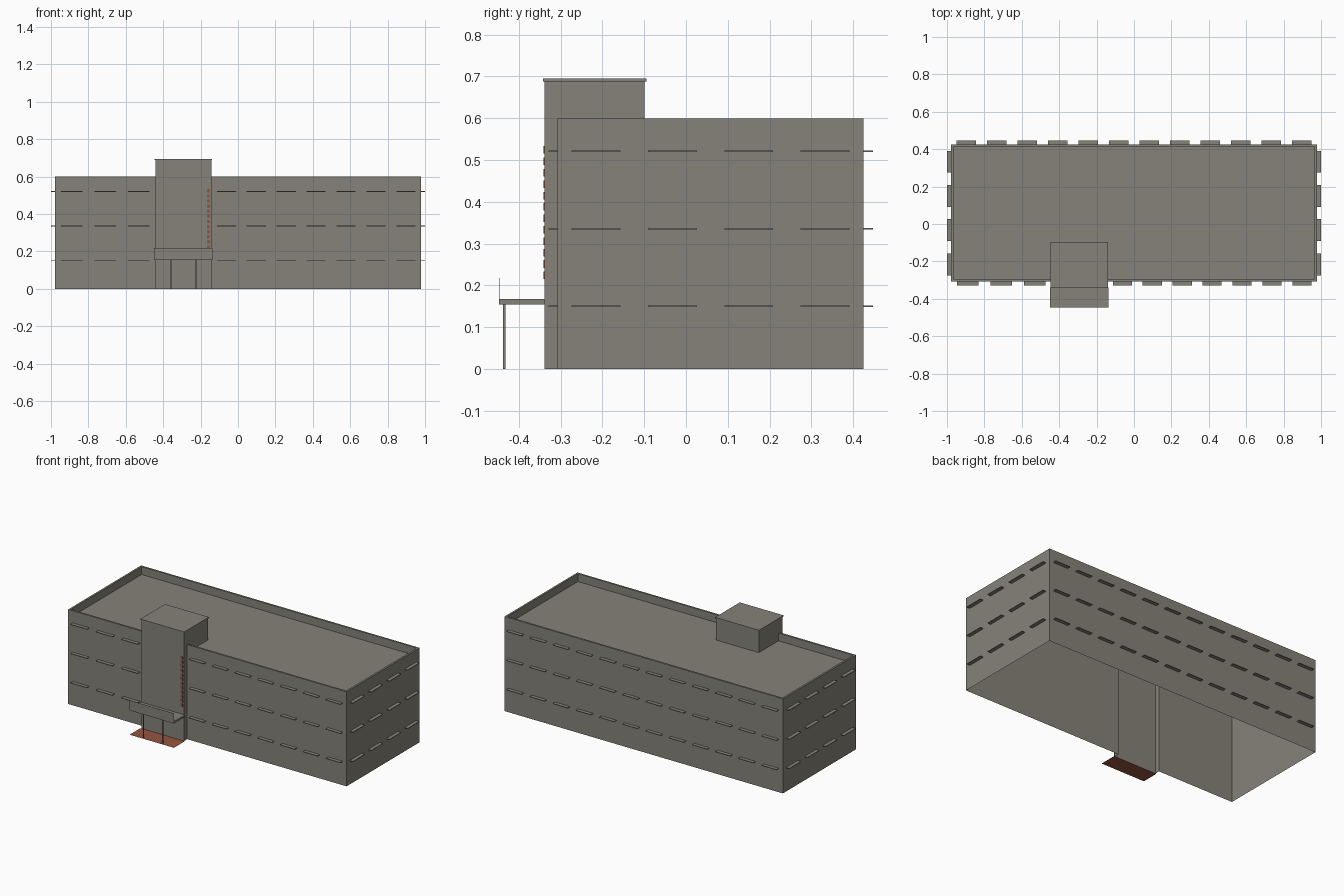
import bpy

if "Cube" in bpy.data.objects:
    bpy.data.objects.remove(bpy.data.objects["Cube"])

def material(name, rgb):
    m = bpy.data.materials.new(name)
    m.diffuse_color = (*rgb, 1)
    m.use_nodes = True
    m.node_tree.nodes["Principled BSDF"].inputs["Base Color"].default_value = m.diffuse_color
    return m

GREY = material("warm_grey", (0.235, 0.225, 0.190))
RED = material("brick_red", (0.30, 0.09, 0.052))

def mesh_object(name, verts, faces, mat):
    me = bpy.data.meshes.new(name)
    me.from_pydata(verts, [], faces)
    me.materials.append(mat)
    ob = bpy.data.objects.new(name, me)
    bpy.context.collection.objects.link(ob)
    return ob

def boxes(name, bounds, mat):
    """One object made of boxes, each (x0, x1, y0, y1, z0, z1)."""
    verts, faces = [], []
    for x0, x1, y0, y1, z0, z1 in bounds:
        n = len(verts)
        verts += [(x, y, z) for z in (z0, z1)
                  for x, y in ((x0, y0), (x1, y0), (x1, y1), (x0, y1))]
        faces += [[n + i for i in f] for f in
                  ((3, 2, 1, 0), (4, 5, 6, 7), (0, 1, 5, 4),
                   (1, 2, 6, 5), (2, 3, 7, 6), (3, 0, 4, 7))]
    return mesh_object(name, verts, faces, mat)

def rect(x0, x1, y0, y1, z):
    return [(x0, y0, z), (x1, y0, z), (x1, y1, z), (x0, y1, z)]

# Main dimensions
X, YF, YB, H = 0.9775, -0.307, 0.4245, 0.60
ROOF, T = 0.55, 0.012
TX0, TX1, TF, TB, TH = -0.442, -0.142, -0.3385, -0.099, 0.688

# Outer walls: open underneath, with a gap where the tower stands
path = [(TX1, YF), (X, YF), (X, YB), (-X, YB), (-X, YF), (TX0, YF)]
v = [(x, y, z) for z in (0, H) for x, y in path]
n = len(path)
mesh_object("outer_walls", v, [(i, i + 1, n + i + 1, n + i) for i in range(n - 1)], GREY)

# Parapet top and inner sides, and the sunken roof
v = (rect(-X, X, YF, YB, H) + rect(-X + T, X - T, YF + T, YB - T, H)
     + rect(-X + T, X - T, YF + T, YB - T, ROOF))
f = [(k + i, k + (i + 1) % 4, k + 4 + (i + 1) % 4, k + 4 + i) for k in (0, 4) for i in range(4)]
mesh_object("parapet_and_roof", v, f + [(8, 9, 10, 11)], GREY)

# Entrance tower: front, short sides, and the head above the roof
v = [(TX0, TF, 0), (TX1, TF, 0), (TX1, TF, TH), (TX0, TF, TH),
     (TX0, YF, 0), (TX1, YF, 0), (TX1, YF, TH), (TX0, YF, TH),
     (TX0, YF, ROOF), (TX1, YF, ROOF), (TX0, TB, ROOF), (TX1, TB, ROOF),
     (TX1, TB, TH), (TX0, TB, TH)]
mesh_object("tower", v, [(0, 1, 2, 3), (1, 5, 6, 2), (4, 0, 3, 7),
                         (9, 11, 12, 6), (10, 8, 7, 13), (11, 10, 13, 12)], GREY)
boxes("tower_cap", [(TX0 - 0.004, TX1 + 0.004, TF - 0.004, TB + 0.004, TH, 0.695)], GREY)

# Window sunshades, evenly spaced along each wall section on three floors
D, FILL = 0.0225, 0.64
def spans(a, b, count):
    p = (b - a) / count
    return [(a + p * (i + 0.5 - FILL / 2), a + p * (i + 0.5 + FILL / 2)) for i in range(count)]

front, back, side = [], [], []
for z in (0.148, 0.334, 0.519):
    h = (z, z + 0.004)
    front += [(a, b, YF - D, YF, *h) for a, b in spans(-X, TX0, 3) + spans(TX1, X, 7)]
    back += [(a, b, YB, YB + D, *h) for a, b in spans(-X, X, 12)]
    for a, b in spans(YF, YB, 4):
        side += [(X, X + D, a, b, *h), (-X - D, -X, a, b, *h)]
boxes("front_sunshades", front, GREY)
boxes("back_sunshades", back, GREY)
boxes("side_sunshades", side, GREY)

# Entrance canopy: slab, thin fascia, two posts and the red floor
CX0, CX1, CF = -0.448, -0.137, -0.447
boxes("canopy_slab", [(CX0, CX1, CF, TF, 0.154, 0.167)], GREY)
boxes("canopy_fascia", [(CX0, CX1, CF, CF + 0.001, 0.154, 0.218)], GREY)
boxes("canopy_posts", [(x - 0.003, x + 0.003, -0.438, -0.432, 0, 0.154)
                       for x in (-0.359, -0.224)], GREY)
mesh_object("entrance_floor", rect(CX0, CX1, CF, TF, 0.0), [(0, 1, 2, 3)], RED)

# Broken red stripe down the tower edge
boxes("tower_stripe", [(-0.165, -0.150, TF - 0.002, TF, 0.215 + i * 0.0273, 0.233 + i * 0.0273)
                       for i in range(12)], RED)
